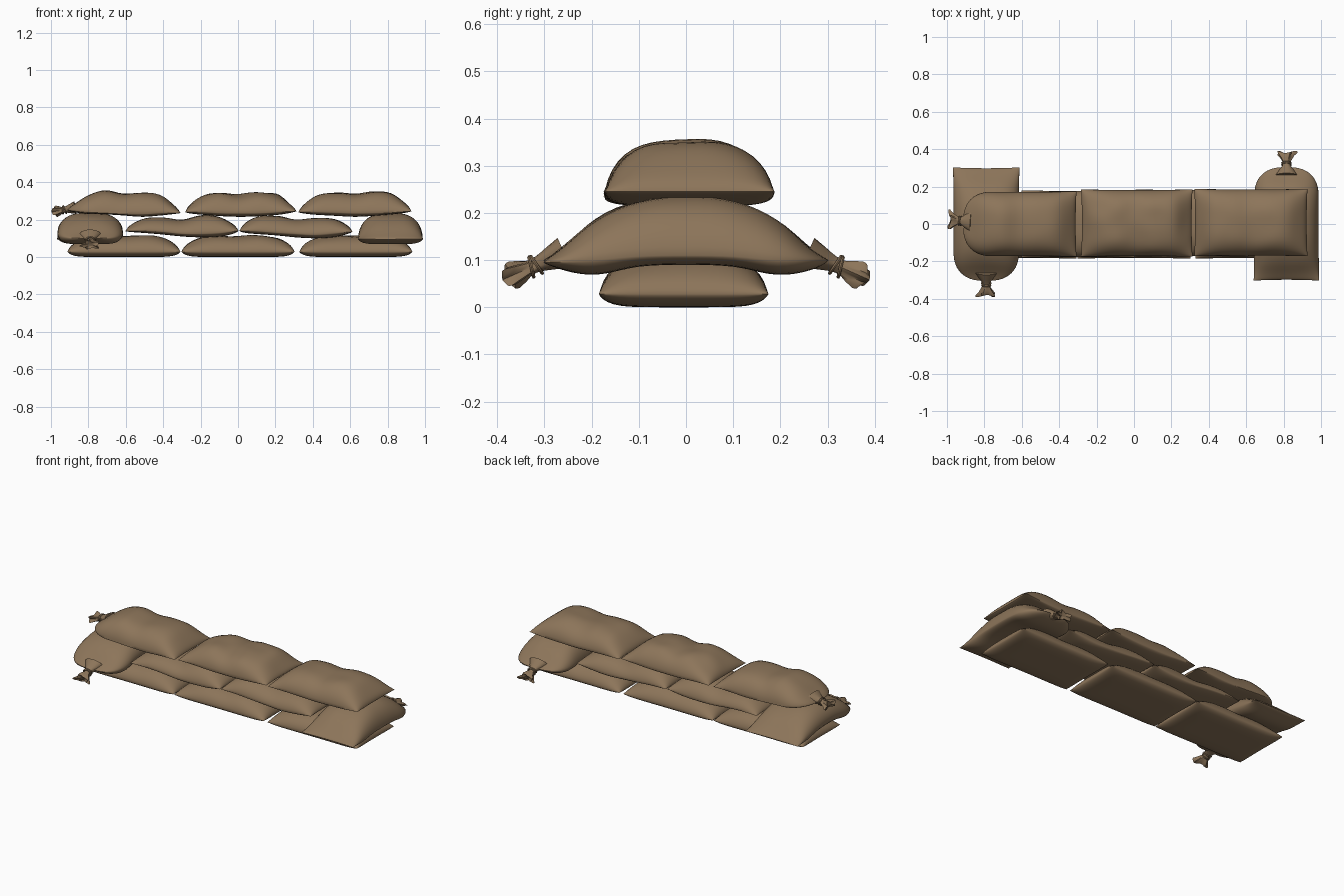
import bpy, bmesh, math
from mathutils import Vector, Matrix, noise

if "Cube" in bpy.data.objects:
    bpy.data.objects.remove(bpy.data.objects["Cube"])

burlap = bpy.data.materials.new("brown burlap")
burlap.diffuse_color = (0.265, 0.178, 0.102, 1)
burlap.use_nodes = True
burlap.node_tree.nodes["Principled BSDF"].inputs["Base Color"].default_value = burlap.diffuse_color


def finish(bm, name, angle=50):
    bmesh.ops.recalc_face_normals(bm, faces=bm.faces)
    me = bpy.data.meshes.new(name)
    bm.to_mesh(me)
    bm.free()
    me.materials.append(burlap)
    ob = bpy.data.objects.new(name, me)
    bpy.context.collection.objects.link(ob)
    bpy.ops.object.select_all(action='DESELECT')
    ob.select_set(True)
    bpy.context.view_layer.objects.active = ob
    bpy.ops.object.shade_smooth_by_angle(angle=math.radians(angle))
    return ob


def curve(pts, u):
    """Smooth curve through evenly spaced heights, u from -1 to 1."""
    t = (u + 1) / 2 * (len(pts) - 1)
    i = min(int(t), len(pts) - 2)
    f = t - i
    p = [pts[max(0, min(len(pts) - 1, i + k))] for k in (-1, 0, 1, 2)]
    return p[1] + 0.5 * f * (p[2] - p[0] + f * (2 * p[0] - 5 * p[1] + 4 * p[2] - p[3]
                             + f * (3 * (p[1] - p[2]) + p[3] - p[0])))


def bag(name, x, y, length, width, top, seam, bottom, turn=0, tied=False, lumps=0.004):
    """Stuffed sack: two bulging sheets joined at a seam; the tied end (u = -1) is rounded."""
    nu, nv = 36, 22
    bm = bmesh.new()
    rot = Matrix.Translation((x, y, 0)) @ Matrix.Rotation(math.radians(turn), 4, 'Z')
    vs = {}

    def vert(i, j, side):
        if i in (0, nu) or j in (0, nv):
            side = 0
        if (i, j, side) not in vs:
            u = math.sin(math.pi / 2 * (2 * i / nu - 1))
            v = math.sin(math.pi / 2 * (2 * j / nv - 1))
            w = width / 2 * (1 - 0.02 * (1 - u * u))
            lx = length / 2 * u * (1 - 0.015 * (1 - v * v))
            if tied and u < -0.45:
                w *= 0.17 + 0.83 * (1 - ((-u - 0.45) / 0.55) ** 2.6) ** 0.5
            z = curve(seam, u)
            if side:
                pu, pv, q = (4, 3, 0.55) if side > 0 else (8, 6, 0.6)
                f = (max(0, 1 - abs(u) ** pu) * max(0, 1 - abs(v) ** pv)) ** q
                z += f * (curve(top if side > 0 else bottom, u) - z)
                if side > 0:
                    z += f * lumps * noise.noise(Vector((x * 9 + lx * 9, y * 9 + v * 1.6, z)))
            vs[i, j, side] = bm.verts.new(rot @ Vector((lx, w * v, z)))
        return vs[i, j, side]

    for side in (1, -1):
        for i in range(nu):
            for j in range(nv):
                bm.faces.new([vert(a, b, side) for a, b in
                              ((i, j), (i + 1, j), (i + 1, j + 1), (i, j + 1))])
    return finish(bm, name)


def tie(name, start, end):
    """Gathered neck with a flared crumpled tail, plus two cord loops."""
    a, b = Vector(start), Vector(end)
    axis = (b - a).normalized()
    side = axis.cross(Vector((0, 0, 1))).normalized()
    up = side.cross(axis)
    n = 20
    bm = bmesh.new()
    rings = []
    # position along the neck, half width, half thickness, ripple
    for t, w, h, r in ((-0.35, .060, .034, 0), (0, .038, .024, .03), (.22, .023, .017, .08),
                       (.36, .018, .015, .08), (.5, .021, .016, .12), (.72, .034, .021, .2),
                       (.92, .046, .025, .28), (1, .044, .023, .3), (.9, .020, .010, .2)):
        ring = []
        for k in range(n):
            g = 2 * math.pi * k / n
            s = 1 + r * math.cos(5 * g)
            push = 0.010 * math.cos(2 * g) if t > 0.7 else 0
            ring.append(bm.verts.new(a + (b - a) * t + axis * push
                                     + side * w * s * math.cos(g) + up * h * s * math.sin(g)))
        rings.append(ring)
    for p, q in zip(rings, rings[1:]):
        for k in range(n):
            bm.faces.new((p[k], p[(k + 1) % n], q[(k + 1) % n], q[k]))
    bm.faces.new(rings[0])
    bm.faces.new(rings[-1])
    finish(bm, name + "_neck")

    for c, (t, lean) in enumerate(((.30, .004), (.42, -.004))):
        bm = bmesh.new()
        m, loops = 6, []
        for k in range(n):
            g = 2 * math.pi * k / n
            out = side * math.cos(g) + up * math.sin(g)
            mid = (a + (b - a) * t + side * .024 * math.cos(g) + up * .021 * math.sin(g)
                   + axis * lean * math.sin(g))
            loops.append([bm.verts.new(mid + .004 * (out * math.cos(2 * math.pi * e / m)
                                       + axis * math.sin(2 * math.pi * e / m))) for e in range(m)])
        for k in range(n):
            p, q = loops[k], loops[(k + 1) % n]
            for e in range(m):
                bm.faces.new((p[e], q[e], q[(e + 1) % m], p[(e + 1) % m]))
        finish(bm, "%s_cord_%d" % (name, c + 1))


# Bottom course: three flat sacks
for k, cx in enumerate((-0.61, 0.0, 0.63)):
    bag("bottom_sack_%d" % (k + 1), cx, -0.005, 0.605, 0.36,
        [.105, .115, .112, .118, .105], [.028] * 3, [0, 0], lumps=.006)

# Middle course: two sagging sacks
bag("middle_sack_1", -0.30, 0.0, 0.605, 0.36, [.20, .215, .21, .20, .222, .225, .21],
    [.138, .14, .135, .125, .125, .13, .14], [.132, .128, .12, .11, .105, .108, .12])
bag("middle_sack_2", 0.31, 0.005, 0.605, 0.36, [.215, .228, .22, .20, .208, .215, .20],
    [.14, .138, .13, .125, .12, .128, .135], [.125, .122, .115, .105, .10, .105, .12])

# Crosswise end sacks, draped over the bottom course
drape = [.12, .19, .226, .236, .226, .19, .13]
under = [.075, .068, .086, .09, .086, .068, .08]
bag("left_end_sack", -0.79, 0.0, 0.605, 0.355, drape,
    [.10, .115, .135, .14, .13, .11, .095], under, turn=90, tied=True)
bag("right_end_sack", 0.815, 0.0, 0.605, 0.35, drape,
    [.10, .10, .108, .11, .108, .10, .095], under, turn=-90, tied=True)
tie("left_end_tie", (-0.79, -0.29, .102), (-0.79, -0.38, .062))
tie("right_end_tie", (0.815, 0.29, .102), (0.815, 0.38, .062))

# Top course: three plump, lumpy sacks
bag("top_sack_1", -0.61, 0.0, 0.605, 0.35, [.30, .338, .357, .338, .345, .340, .30],
    [.25, .24, .235, .23, .23, .235, .235], [.24, .23, .228, .222, .215, .222, .23], tied=True)
bag("top_sack_2", 0.015, 0.005, 0.595, 0.36, [.32, .337, .343, .337, .352, .345, .30],
    [.24, .24, .235, .235, .235, .24, .245], [.23, .225, .218, .215, .218, .225, .235], lumps=.012)
bag("top_sack_3", 0.625, 0.008, 0.605, 0.36, [.31, .343, .345, .336, .352, .352, .32],
    [.24, .24, .238, .235, .235, .238, .245], [.23, .225, .22, .215, .22, .228, .235], lumps=.006)
tie("top_tie", (-0.90, 0.015, .258), (-0.985, 0.02, .242))
